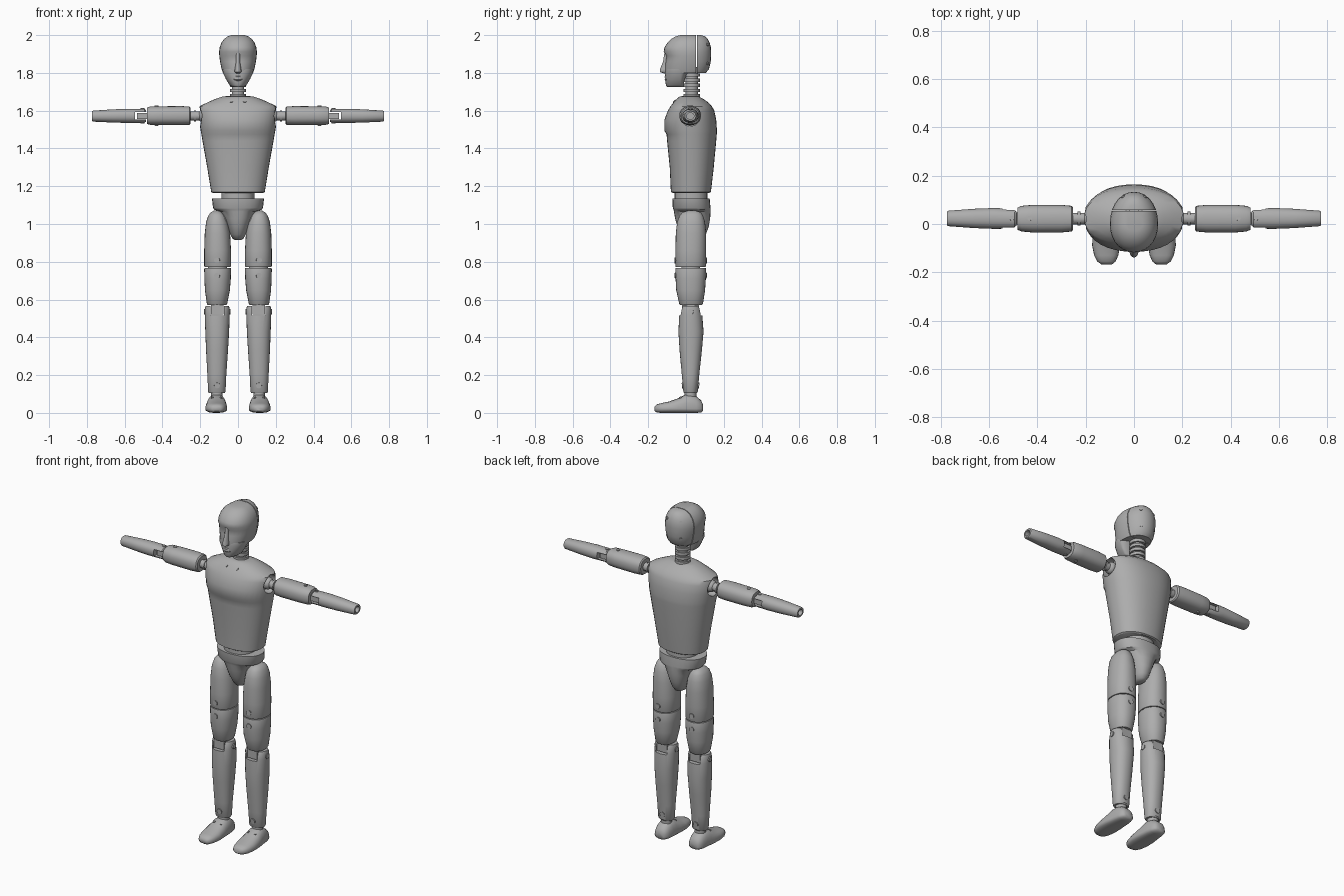
import bpy, bmesh, math
from mathutils import Vector
from mathutils.bvhtree import BVHTree

grey = bpy.data.materials.new("mannequin grey")
grey.diffuse_color = (0.42, 0.42, 0.42, 1)


def finish(name, bm, mirror=False, cuts=(), angle=35):
    """Turn a bmesh into a smooth object, with cutters removed and an optional mirrored twin."""
    bmesh.ops.recalc_face_normals(bm, faces=bm.faces)
    me = bpy.data.meshes.new(name)
    bm.to_mesh(me)
    bm.free()
    ob = bpy.data.objects.new(name, me)
    bpy.context.collection.objects.link(ob)
    if cuts:
        for c in cuts:
            m = ob.modifiers.new("cut", 'BOOLEAN')
            m.operation, m.object, m.solver = 'DIFFERENCE', c, 'EXACT'
        dg = bpy.context.evaluated_depsgraph_get()
        new = bpy.data.meshes.new_from_object(ob.evaluated_get(dg))
        ob.modifiers.clear()
        ob.data = new
        for c in cuts:
            bpy.data.objects.remove(c)
    ob.data.materials.clear()
    ob.data.materials.append(grey)
    bpy.ops.object.select_all(action='DESELECT')
    ob.select_set(True)
    bpy.context.view_layer.objects.active = ob
    bpy.ops.object.shade_smooth_by_angle(angle=math.radians(angle))
    if mirror:
        m = ob.modifiers.new("mirror", 'MIRROR')
        m.use_mirror_merge = False
    return ob


def loft_bm(sections, axis='z', n=28, p=0.9, mid=None):
    """Skin rings (t, centre u, half width, v low, v high); p < 1 squares the ring."""
    bm = bmesh.new()
    rings = []
    for t, cu, ru, v0, v1 in sections:
        vm = (v0 + v1) / 2 if mid is None else min(max(mid, v0), v1)
        ring = []
        for i in range(n):
            a = 2 * math.pi * i / n
            c, s = math.cos(a), math.sin(a)
            u = cu + ru * math.copysign(abs(c) ** p, c)
            v = vm + ((v1 - vm) if s > 0 else (vm - v0)) * math.copysign(abs(s) ** p, s)
            ring.append(bm.verts.new({'z': (u, v, t), 'x': (t, u, v), 'y': (u, t, v)}[axis]))
        rings.append(ring)
    for a, b in zip(rings, rings[1:]):
        for i in range(n):
            bm.faces.new((a[i], a[(i + 1) % n], b[(i + 1) % n], b[i]))
    bm.faces.new(rings[0])
    bm.faces.new(rings[-1])
    return bm


def loft(name, sections, axis='z', n=28, p=0.9, mid=None, **kw):
    return finish(name, loft_bm(sections, axis, n, p, mid), **kw)


def rod(name, p0, p1, r, n=24, **kw):
    p0, p1 = Vector(p0), Vector(p1)
    bm = bmesh.new()
    bmesh.ops.create_cone(bm, cap_ends=True, segments=n, radius1=r, radius2=r, depth=(p1 - p0).length)
    bm.transform((p1 - p0).to_track_quat('Z', 'Y').to_matrix().to_4x4())
    bmesh.ops.translate(bm, verts=bm.verts, vec=(p0 + p1) / 2)
    return finish(name, bm, **kw)


def block(name, lo, hi, **kw):
    bm = bmesh.new()
    bmesh.ops.create_cube(bm, size=1)
    for v in bm.verts:
        v.co = [(l + h) / 2 + c * (h - l) for c, l, h in zip(v.co, lo, hi)]
    return finish(name, bm, **kw)


def ball(name, c, r, **kw):
    bm = bmesh.new()
    bmesh.ops.create_uvsphere(bm, u_segments=20, v_segments=12, radius=r)
    bmesh.ops.translate(bm, verts=bm.verts, vec=c)
    return finish(name, bm, **kw)


def bolt(name, target, origin, direction, r):
    """Small raised disc where a ray meets the target surface."""
    me = target.data
    tree = BVHTree.FromPolygons([v.co for v in me.vertices], [p.vertices for p in me.polygons])
    hit, normal, _, _ = tree.ray_cast(Vector(origin), Vector(direction))
    if hit:
        rod(name, hit - normal * 0.01, hit + normal * 0.004, r, n=14, mirror=True)


# Head: skull split into a face mask and a back shell
skull = [(1.80, 0, .080, -.112, .105), (1.82, 0, .087, -.112, .122), (1.86, 0, .095, -.108, .131),
         (1.89, 0, .099, -.104, .133), (1.912, 0, .100, -.118, .133), (1.935, 0, .097, -.114, .132),
         (1.96, 0, .088, -.098, .125), (1.98, 0, .073, -.078, .115), (1.993, 0, .055, -.055, .10),
         (2.0, 0, .035, -.030, .08)]
for name, y, side in (("face", .053, 1), ("head_back", .057, -1)):
    bm = loft_bm(skull, mid=.0, p=.95)
    g = bm.verts[:] + bm.edges[:] + bm.faces[:]
    cut = bmesh.ops.bisect_plane(bm, geom=g, plane_co=(0, y, 0), plane_no=(0, side, 0), clear_outer=True)
    bmesh.ops.edgeloop_fill(bm, edges=[e for e in cut["geom_cut"] if isinstance(e, bmesh.types.BMEdge)])
    ob = finish(name, bm, angle=45)
for z in (1.85, 1.95):
    bolt("head_screw", ob, (.045, .4, z), (0, -1, 0), .008)
loft("jaw", [(1.725, 0, .030, -.100, -.015), (1.735, 0, .045, -.107, -.012), (1.765, 0, .063, -.108, -.008),
             (1.80, 0, .080, -.112, .01), (1.82, 0, .083, -.108, .03)], mid=-.03, angle=50)
loft("nose", [(1.797, 0, .010, -.118, -.08), (1.805, 0, .019, -.139, -.08), (1.82, 0, .017, -.138, -.08),
              (1.86, 0, .011, -.122, -.08), (1.905, 0, .012, -.115, -.08)], n=14, p=1, angle=60)
loft("lips", [(1.758, 0, .018, -.108, -.08), (1.765, 0, .026, -.114, -.08), (1.772, 0, .024, -.111, -.08),
              (1.78, 0, .022, -.115, -.08), (1.787, 0, .014, -.108, -.08)], n=14, p=1, angle=60)

# Neck: core with stacked discs
rod("neck_core", (0, .03, 1.65), (0, .03, 1.83), .033)
for i in range(5):
    z = 1.672 + i * .027
    rod("neck_disc", (0, .03, z), (0, .03, z + .017), .043)

# Torso with shoulder sockets
sockets = [rod("socket_cutter", (s * .155, .022, 1.572), (s * .32, .022, 1.572), .054) for s in (1, -1)]
torso = loft("torso", [(1.165, 0, .135, -.072, .125), (1.17, 0, .142, -.08, .132), (1.30, 0, .163, -.086, .147),
                       (1.44, 0, .188, -.100, .160), (1.475, 0, .194, -.103, .163), (1.495, 0, .198, -.115, .164),
                       (1.55, 0, .205, -.115, .160), (1.60, 0, .210, -.096, .150), (1.622, 0, .206, -.083, .138),
                       (1.642, 0, .165, -.068, .12), (1.66, 0, .125, -.052, .095), (1.674, 0, .085, -.035, .07),
                       (1.677, 0, .06, -.02, .06)], n=36, mid=.025, cuts=sockets)
bolt("chest_screw", torso, (.035, -.06, 1.8), (0, 0, -1), .009)

# Waist and pelvis
loft("waist", [(1.12, 0, .088, -.06, .113), (1.18, 0, .088, -.06, .113)])
loft("pelvis", [(1.136, 0, .138, -.072, .125), (1.085, 0, .132, -.07, .13), (1.076, 0, .125, -.066, .13),
                (1.066, 0, .095, -.064, .13), (1.03, 0, .075, -.058, .128), (.985, 0, .056, -.045, .12),
                (.945, 0, .042, -.025, .105), (.922, 0, .028, -.005, .088), (.914, 0, .012, .015, .07)])
ball("hip_joint", (.085, .025, 1.02), .045, mirror=True)

# Shoulder joint
ball("shoulder_ball", (.18, .022, 1.572), .035, mirror=True)
rod("shoulder_axle", (.15, .022, 1.572), (.27, .022, 1.572), .024, mirror=True)
rod("shoulder_collar", (.222, .022, 1.572), (.234, .022, 1.572), .029, mirror=True)

# Arm: lofted along x, with a slotted elbow
arm = loft("upper_arm", [(.252, .022, .046, 1.530, 1.616), (.258, .022, .053, 1.525, 1.622),
                         (.30, .022, .057, 1.523, 1.624), (.42, .022, .057, 1.524, 1.623),
                         (.465, .022, .053, 1.525, 1.622), (.482, .022, .046, 1.530, 1.616)],
           axis='x', p=.85, mirror=True)
slot = block("elbow_cutter", (.4, -.1, 1.553), (.545, .2, 1.592))
fore = loft("forearm", [(.487, .022, .036, 1.542, 1.602), (.495, .022, .041, 1.536, 1.609),
                        (.58, .023, .043, 1.535, 1.610), (.66, .023, .040, 1.537, 1.607),
                        (.768, .023, .032, 1.542, 1.600), (.773, .023, .029, 1.546, 1.597),
                        (.773, .023, .019, 1.555, 1.588), (.745, .023, .019, 1.555, 1.588)],
            axis='x', mirror=True, cuts=[slot])
block("elbow_tongue", (.47, -.003, 1.557), (.535, .047, 1.588), mirror=True)
for s in (1, -1):
    for target, x, nm in ((arm, .432, "arm_bolt"), (fore, .505, "elbow_bolt")):
        bolt(nm, target, (x, .024, 1.57 + s * .3), (0, 0, -s), .010)

# Leg
thigh = loft("thigh", [(.773, .108, .069, -.054, .104), (.778, .108, .071, -.056, .106),
                       (.86, .108, .071, -.056, .107), (.95, .109, .067, -.054, .107),
                       (1.01, .111, .058, -.047, .101), (1.045, .112, .045, -.034, .09),
                       (1.062, .113, .031, -.018, .077), (1.071, .113, .014, .01, .05)], mirror=True)
knee = loft("lower_thigh", [(.572, .111, .050, -.032, .085), (.578, .111, .054, -.036, .09),
                            (.65, .109, .066, -.052, .101), (.71, .108, .070, -.055, .105),
                            (.762, .108, .071, -.056, .106), (.768, .108, .069, -.054, .104)], mirror=True)
rod("thigh_core", (.108, .025, .75), (.108, .025, .80), .05, mirror=True)
slot = block("knee_cutter", (.073, -.2, .515), (.146, .3, .65))
shin = loft("shin", [(.105, .112, .042, -.010, .056), (.112, .112, .046, -.014, .062), (.20, .112, .050, -.022, .070),
                     (.33, .111, .058, -.034, .084), (.43, .110, .063, -.040, .093), (.52, .110, .066, -.036, .086),
                     (.555, .110, .065, -.028, .078), (.567, .110, .062, -.020, .070)],
            mirror=True, cuts=[slot])
block("knee_tongue", (.077, -.022, .52), (.142, .07, .60), mirror=True)
for s in (1, -1):
    for target, z in ((thigh, .807), (knee, .727), (shin, .145)):
        bolt("leg_bolt", target, (.111, .025 + s * .4, z), (0, -s, 0), .015)
    bolt("knee_bolt", shin, (.11 + s * .3, .025, .535), (-s, 0, 0), .015)

# Foot
rod("ankle", (.112, .024, .07), (.112, .024, .115), .031, mirror=True)
foot = loft("foot", [(.090, .113, .024, .012, .045), (.080, .113, .038, .002, .066), (.055, .113, .046, 0, .088),
                     (.025, .113, .050, 0, .099), (-.005, .114, .053, 0, .096), (-.04, .115, .057, 0, .078),
                     (-.09, .115, .058, 0, .060), (-.13, .115, .050, 0, .052), (-.155, .114, .038, .002, .045),
                     (-.167, .113, .022, .010, .033)],
            axis='y', n=20, p=.8, mid=.022, mirror=True, angle=50)
for x in (.09, .136):
    bolt("foot_screw", foot, (x, -.03, .4), (0, 0, -1), .007)
